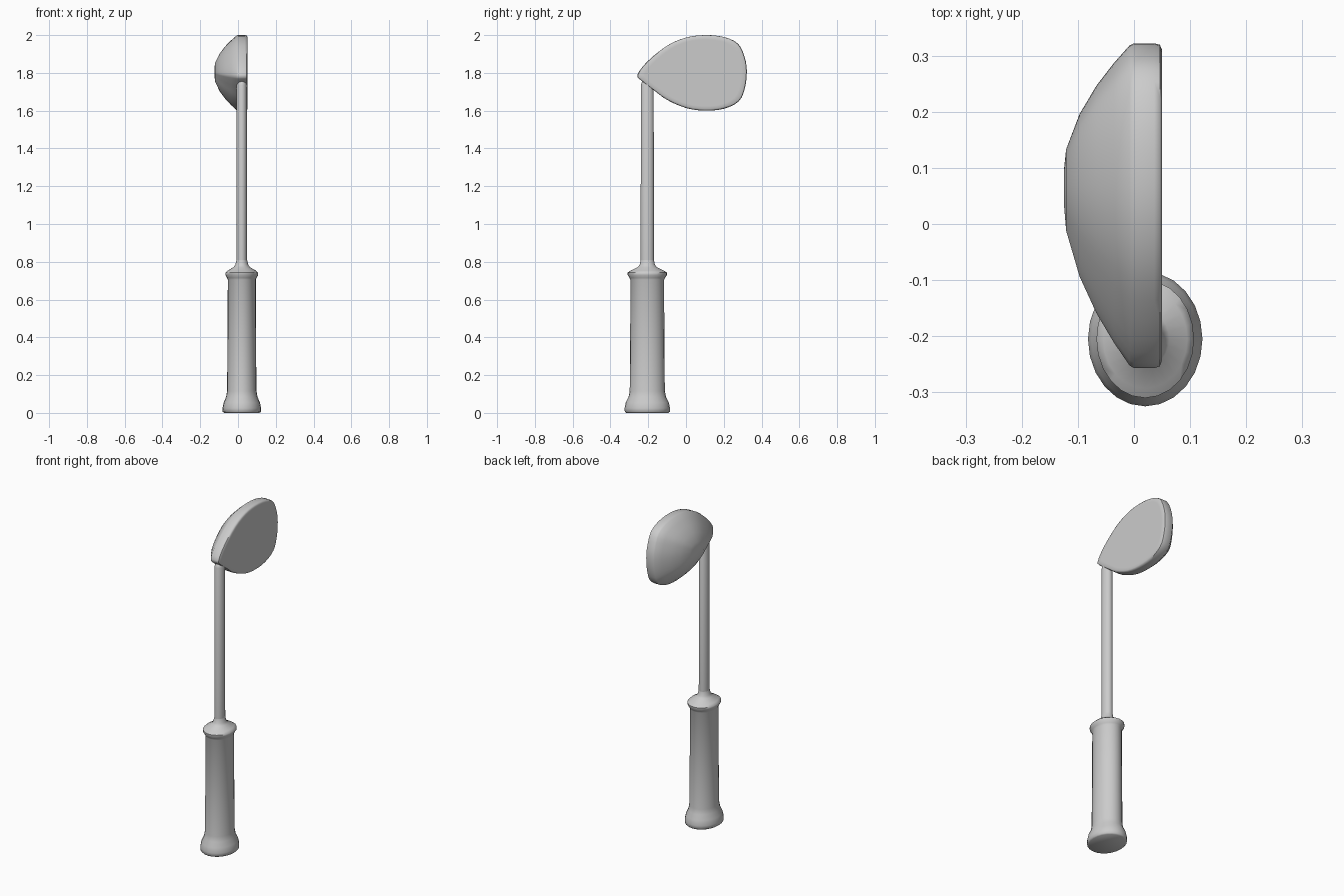
import bpy
import math
from mathutils import Vector

if "Cube" in bpy.data.objects:
    bpy.data.objects.remove(bpy.data.objects["Cube"])


def loft(name, rings, angle):
    """Skin a stack of equal-length rings and cap both ends."""
    n = len(rings[0])
    verts = [p for r in rings for p in r]
    faces = [(k * n + i, k * n + (i + 1) % n, (k + 1) * n + (i + 1) % n, (k + 1) * n + i)
             for k in range(len(rings) - 1) for i in range(n)]
    faces.append(tuple(reversed(range(n))))
    faces.append(tuple(range((len(rings) - 1) * n, len(rings) * n)))
    mesh = bpy.data.meshes.new(name)
    mesh.from_pydata(verts, [], faces)
    obj = bpy.data.objects.new(name, mesh)
    bpy.context.collection.objects.link(obj)
    bpy.ops.object.select_all(action='DESELECT')
    obj.select_set(True)
    bpy.context.view_layer.objects.active = obj
    bpy.ops.object.mode_set(mode='EDIT')
    bpy.ops.mesh.select_all(action='SELECT')
    bpy.ops.mesh.normals_make_consistent(inside=False)
    bpy.ops.object.mode_set(mode='OBJECT')
    bpy.ops.object.shade_smooth_by_angle(angle=math.radians(angle))
    return obj


def ellipse_ring(rx, ry, z, n=24):
    return [(0.02 + rx * math.cos(2 * math.pi * i / n),
             -0.205 + ry * math.sin(2 * math.pi * i / n), z) for i in range(n)]


def smooth_loop(pts, steps=3):
    """Closed Catmull-Rom curve through the points."""
    pts = [Vector(p) for p in pts]
    n, out = len(pts), []
    for i in range(n):
        a, b, c, d = (pts[(i + k) % n] for k in (-1, 0, 1, 2))
        for s in range(steps):
            t = s / steps
            out.append(0.5 * (2 * b + (c - a) * t + (2 * a - 5 * b + 4 * c - d) * t * t
                              + (3 * b - a - 3 * c + d) * t ** 3))
    return out


# Handle: oval grip with flared foot and collar (rx, ry, z)
grip = [(0.094, 0.112, 0), (0.101, 0.119, 0.006), (0.102, 0.12, 0.025), (0.096, 0.114, 0.055),
        (0.083, 0.099, 0.085), (0.078, 0.093, 0.115), (0.076, 0.091, 0.3), (0.074, 0.089, 0.705),
        (0.078, 0.094, 0.715), (0.087, 0.104, 0.73), (0.087, 0.105, 0.742), (0.075, 0.088, 0.753),
        (0.043, 0.05, 0.772), (0.034, 0.04, 0.785), (0.028, 0.035, 0.81)]
loft("handle", [ellipse_ring(*r) for r in grip], 50)

# Shaft rising into the head
rod = [(0.028, 0.035, 0.8), (0.027, 0.034, 1.735), (0.022, 0.028, 1.752), (0.012, 0.016, 1.76)]
loft("shaft", [ellipse_ring(*r) for r in rod], 50)

# Head: teardrop outline (y, z), flat face towards +x, dome towards -x
outline = smooth_loop([
    (-0.257, 1.79), (-0.205, 1.86), (-0.1, 1.944), (0, 1.987), (0.1, 2.0), (0.2, 1.99),
    (0.275, 1.955), (0.31, 1.885), (0.322, 1.81), (0.312, 1.72), (0.28, 1.65), (0.2, 1.61),
    (0.1, 1.6), (0, 1.614), (-0.1, 1.657), (-0.17, 1.708), (-0.235, 1.758)])
centre = Vector((0.07, 1.805))
# Ring scale against x position
profile = [(0.88, 0.05), (0.955, 0.05), (0.99, 0.046), (1.0, 0.036), (1.0, 0.0), (0.985, -0.008),
           (0.86, -0.036), (0.7, -0.067), (0.5, -0.097), (0.25, -0.121), (0.1, -0.125)]
head = []
for s, x in profile:
    ring = [centre + (p - centre) * s for p in outline]
    head.append([(x, p.x, p.y) for p in ring])
loft("head", head, 50)
